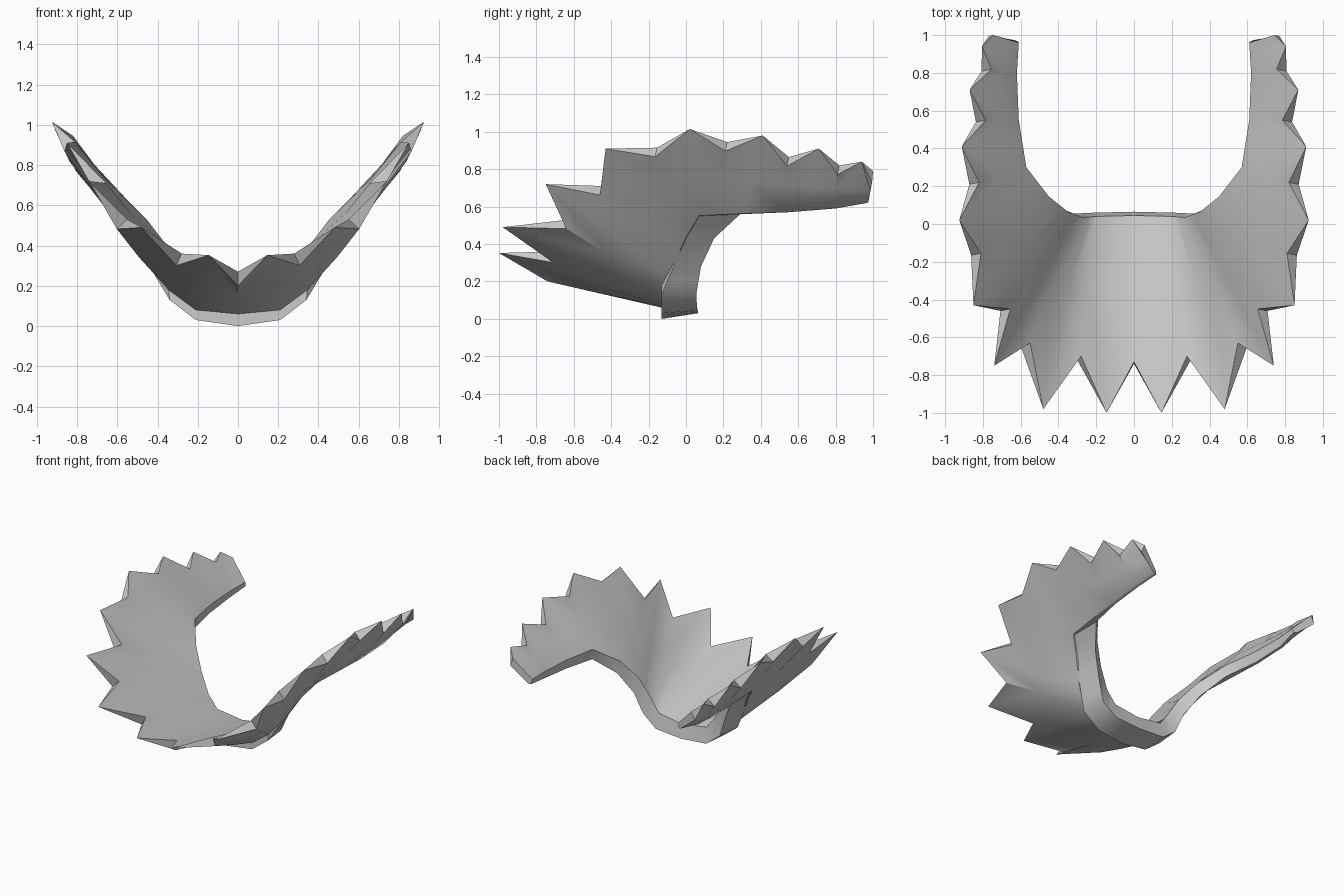
import bpy, bmesh, math
from mathutils import Vector

if "Cube" in bpy.data.objects:
    bpy.data.objects.remove(bpy.data.objects["Cube"])

# Rim of the right half, front centre to arm end: valley, tip, valley, tip ...
rim = [Vector(p) for p in [
    (0, -.73, .27), (.145, -1, .352), (.28, -.70, .36), (.48, -.98, .49),
    (.55, -.63, .53), (.74, -.75, .72), (.655, -.45, .71), (.85, -.43, .91),
    (.81, -.155, .915), (.925, .02, 1.015), (.82, .22, .945), (.912, .41, .98),
    (.785, .55, .865), (.87, .71, .91), (.755, .82, .82), (.805, .94, .84),
    (.745, 1, .79)]]
N = len(rim)

# Neck curves, one point per valley station
inner_top = [(0, .045, .13), (.2, .04, .16), (.27, .035, .255), (.35, .065, .395),
             (.45, .145, .525), (.57, .3, .64), (.61, .55, .645), (.62, .8, .65), (.61, .96, .655)]
flange_back = [(0, .065, .03), (.21, .06, .045), (.32, .055, .13), (.38, .08, .28),
               (.47, .15, .43), (.58, .29, .56), (.625, .55, .572), (.635, .8, .59), (.615, .965, .62)]
flange_front = [(0, -.13, 0), (.21, -.13, .03), (.34, -.13, .13), (.43, -.065, .28),
                (.50, 0, .43), (.59, .07, .55), (.635, .55, .57), (.645, .8, .59), (.625, .97, .62)]
under_edge = [(0, -.13, .06), (.21, -.13, .08), (.345, -.13, .18), (.44, -.065, .30),
              (.515, 0, .435), (.60, .07, .552), (.65, .55, .575), (.66, .8, .595), (.64, .975, .625)]


def expand(pts):
    """Insert midpoints so a curve has one point per rim station."""
    pts = [Vector(p) for p in pts]
    return [pts[i // 2] if i % 2 == 0 else (pts[i // 2] + pts[i // 2 + 1]) / 2 for i in range(N)]


# Underside rim: valleys are thick, tips are sharp
low = []
for i, p in enumerate(rim):
    s = min(1, i / 4)
    low.append(p if i % 2 else p + Vector((.052 * s, -.01, -.048 - .022 * (1 - s))))
low[-1] = Vector((.77, .995, .73))

A, B, C, D = map(expand, (inner_top, flange_back, flange_front, under_edge))


def middle(a, line, amount):
    """Row halfway across the shell, sagging slightly outward."""
    line, out = expand(line[::2]), []
    for i in range(N):
        sag = amount * math.sin(math.pi * min(1, i / 12))
        out.append(a[i].lerp(line[i], .55) + Vector((sag, 0, -sag)))
    return out


M, L = middle(A, rim, .012), middle(D, low, .006)

# Closed loop of rows around the section, skinned station to station
bm = bmesh.new()
rows = [[bm.verts.new(p) for p in row] for row in (A, M, rim, low, L, D, C, B)]
R = len(rows)
for r in range(R):
    p, q = rows[r], rows[(r + 1) % R]
    for i in range(N - 1):
        quad = (p[i], p[i + 1], q[i + 1], q[i])
        # split along the valley side so every spike is symmetric
        if r in (1, 3):
            k = 0 if (i % 2 == 0) == (r == 1) else 1
            bm.faces.new((quad[k], quad[k + 1], quad[k + 2]))
            bm.faces.new((quad[k], quad[k + 2], quad[(k + 3) % 4]))
        else:
            bm.faces.new(quad)
bm.faces.new([row[-1] for row in rows])          # arm end cap
bmesh.ops.remove_doubles(bm, verts=bm.verts, dist=1e-4)
bmesh.ops.dissolve_degenerate(bm, edges=bm.edges, dist=1e-4)

# Mirror to the left half, welding along the centre
geom = bm.verts[:] + bm.edges[:] + bm.faces[:]
bmesh.ops.mirror(bm, geom=geom, axis='X', merge_dist=.001)
bmesh.ops.recalc_face_normals(bm, faces=bm.faces)

me = bpy.data.meshes.new("spiked_collar")
bm.to_mesh(me)
bm.free()
collar = bpy.data.objects.new("spiked_collar", me)
bpy.context.collection.objects.link(collar)
bpy.context.view_layer.objects.active = collar
collar.select_set(True)
bpy.ops.object.shade_smooth_by_angle(angle=math.radians(35))
